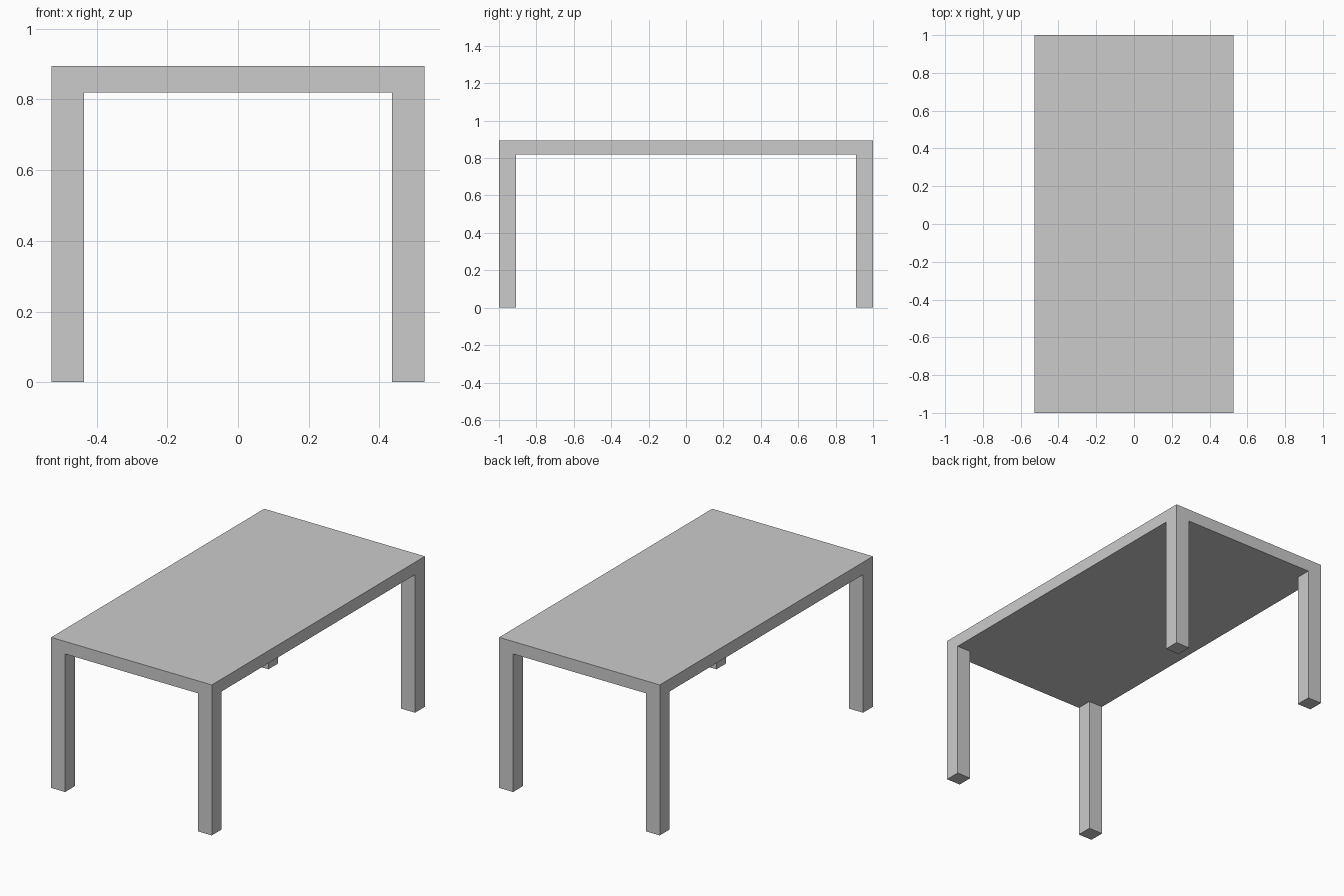
import bpy
import bmesh

if "Cube" in bpy.data.objects:
    bpy.data.objects.remove(bpy.data.objects["Cube"])

HALF_X, HALF_Y = 0.528, 1.0      # half width and half length of the table
LEG = 0.092                      # square leg thickness
TOP_Z, UNDER_Z = 0.894, 0.82     # upper and lower face of the tabletop

bm = bmesh.new()

# Tabletop underside: a 3 x 3 grid whose corner cells are the leg sections
xs = (-HALF_X, -HALF_X + LEG, HALF_X - LEG, HALF_X)
ys = (-HALF_Y, -HALF_Y + LEG, HALF_Y - LEG, HALF_Y)
grid = [[bm.verts.new((x, y, UNDER_Z)) for y in ys] for x in xs]
cells = {}
for i in range(3):
    for j in range(3):
        cells[i, j] = bm.faces.new((grid[i][j], grid[i + 1][j],
                                    grid[i + 1][j + 1], grid[i][j + 1]))


def extrude_to(faces, z):
    """Extrude faces vertically and place the new end at height z."""
    result = bmesh.ops.extrude_face_region(bm, geom=faces, use_keep_orig=True)
    for item in result["geom"]:
        if isinstance(item, bmesh.types.BMVert):
            item.co.z = z


# Tabletop slab
extrude_to(list(cells.values()), TOP_Z)

# Legs: extrude the corner cells to the floor, flush with the slab edges
for i in (0, 2):
    for j in (0, 2):
        extrude_to([cells[i, j]], 0.0)
bmesh.ops.delete(bm, geom=[cells[i, j] for i in (0, 2) for j in (0, 2)],
                 context='FACES_ONLY')

# Merge coplanar faces so the legs run seamlessly into the top
bmesh.ops.recalc_face_normals(bm, faces=bm.faces)
bmesh.ops.dissolve_limit(bm, angle_limit=0.01, verts=bm.verts, edges=bm.edges)

mesh = bpy.data.meshes.new("table")
bm.to_mesh(mesh)
bm.free()
table = bpy.data.objects.new("table", mesh)
bpy.context.collection.objects.link(table)
